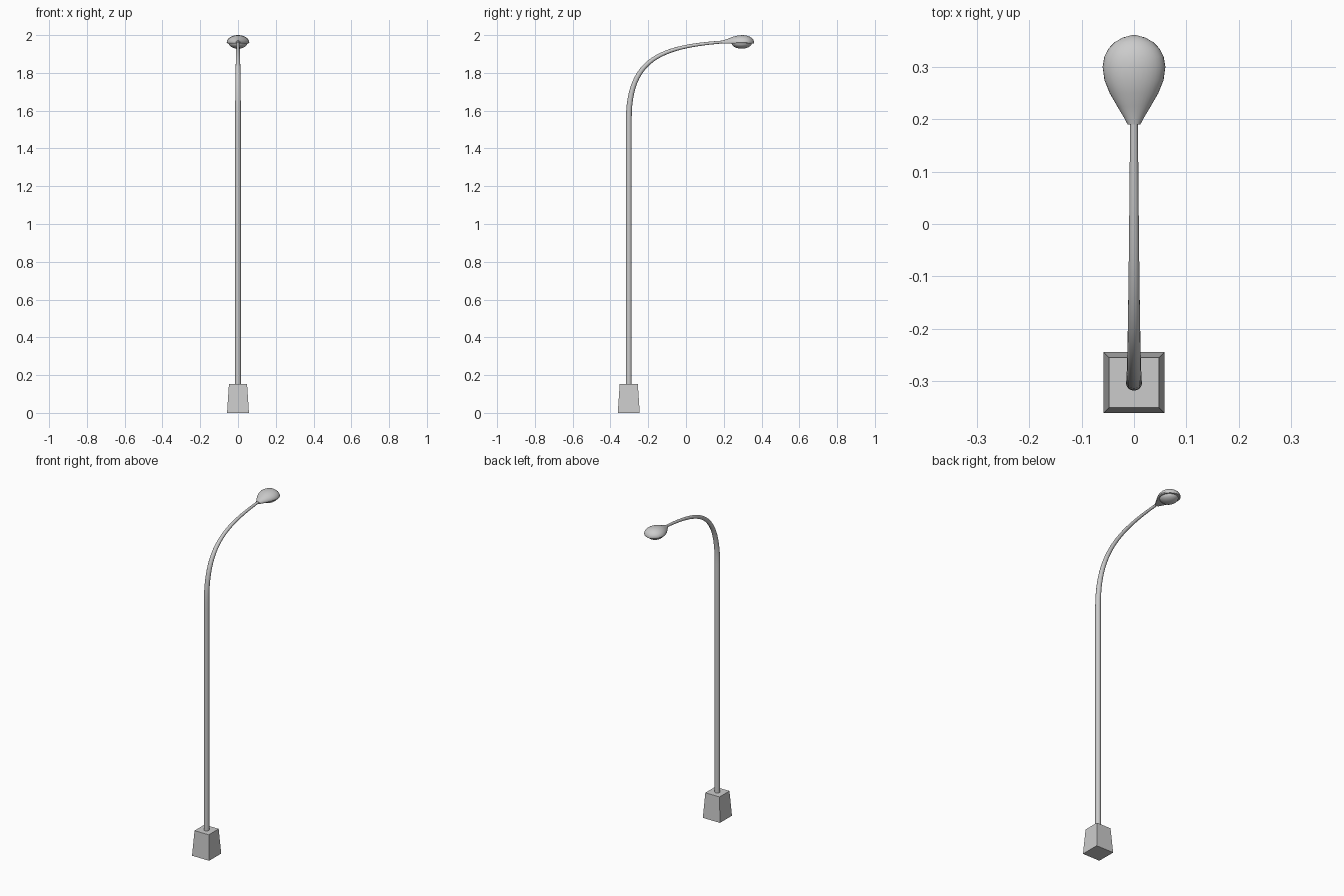
import bpy, bmesh, math

if "Cube" in bpy.data.objects:
    bpy.data.objects.remove(bpy.data.objects["Cube"])

POLE_Y = -0.303
RIM_Z = 1.961


def smooth(obj, angle=40):
    bpy.ops.object.select_all(action='DESELECT')
    obj.select_set(True)
    bpy.context.view_layer.objects.active = obj
    bpy.ops.object.shade_smooth_by_angle(angle=math.radians(angle))


def mesh_object(name, bm):
    bmesh.ops.recalc_face_normals(bm, faces=bm.faces)
    mesh = bpy.data.meshes.new(name)
    bm.to_mesh(mesh)
    bm.free()
    obj = bpy.data.objects.new(name, mesh)
    bpy.context.collection.objects.link(obj)
    return obj


# Tapered square base block
bm = bmesh.new()
bmesh.ops.create_cube(bm, size=1)
for v in bm.verts:
    top = v.co.z > 0
    half = 0.048 if top else 0.058
    v.co = (math.copysign(half, v.co.x),
            POLE_Y + math.copysign(half, v.co.y), 0.152 if top else 0)
mesh_object("base", bm)

# Pole: straight shaft sweeping into a thinning arm
curve = bpy.data.curves.new("pole", 'CURVE')
curve.dimensions = '3D'
curve.bevel_depth = 0.0155
curve.bevel_resolution = 6
curve.resolution_u = 24
curve.use_fill_caps = True
spline = curve.splines.new('BEZIER')
spline.bezier_points.add(2)
# position, left handle, right handle (y, z), radius factor
path = [((POLE_Y, 0.14), (POLE_Y, 0.1), (POLE_Y, 0.5), 1.0),
        ((POLE_Y, 1.55), (POLE_Y, 1.2), (POLE_Y, 1.875), 1.0),
        ((0.20, 1.964), (-0.135, 1.939), (0.25, 1.968), 0.48)]
for p, (co, left, right, radius) in zip(spline.bezier_points, path):
    p.handle_left_type = p.handle_right_type = 'FREE'
    p.co, p.handle_left, p.handle_right = (0, *co), (0, *left), (0, *right)
    p.radius = radius
pole = bpy.data.objects.new("pole", curve)
bpy.context.collection.objects.link(pole)
bpy.context.view_layer.objects.active = pole
pole.select_set(True)
bpy.ops.object.convert(target='MESH')
smooth(bpy.context.view_layer.objects.active)

# Teardrop lamp housing: half-ellipse sections lofted along y
stations = [(0.19, 0.012, 0.010), (0.205, 0.020, 0.014), (0.225, 0.032, 0.021),
            (0.25, 0.0465, 0.031), (0.275, 0.0565, 0.037), (0.30, 0.06, 0.039),
            (0.32, 0.0567, 0.037), (0.335, 0.049, 0.032), (0.347, 0.0375, 0.0245),
            (0.356, 0.022, 0.015), (0.361, 0.004, 0.003)]
bm = bmesh.new()
rings = []
for y, w, h in stations:
    ring = [(w * math.cos(a), RIM_Z + h * math.sin(a))
            for a in (math.pi * i / 16 for i in range(17))]
    ring += [(-0.93 * w, RIM_Z - 0.005), (0.93 * w, RIM_Z - 0.005)]
    rings.append([bm.verts.new((x, y, z)) for x, z in ring])
for a, b in zip(rings, rings[1:]):
    for i in range(len(a)):
        j = (i + 1) % len(a)
        bm.faces.new((a[i], a[j], b[j], b[i]))
bm.faces.new(rings[0])
bm.faces.new(rings[-1])
smooth(mesh_object("lamp_housing", bm))

# Bulging lens under the housing
bm = bmesh.new()
bmesh.ops.create_uvsphere(bm, u_segments=32, v_segments=16, radius=1)
bmesh.ops.bisect_plane(bm, geom=bm.verts[:] + bm.edges[:] + bm.faces[:],
                       plane_co=(0, 0, 0.001), plane_no=(0, 0, 1), clear_outer=True)
for v in bm.verts:
    v.co = (v.co.x * 0.050, 0.295 + v.co.y * 0.054, RIM_Z - 0.001 + v.co.z * 0.032)
smooth(mesh_object("lens", bm))
